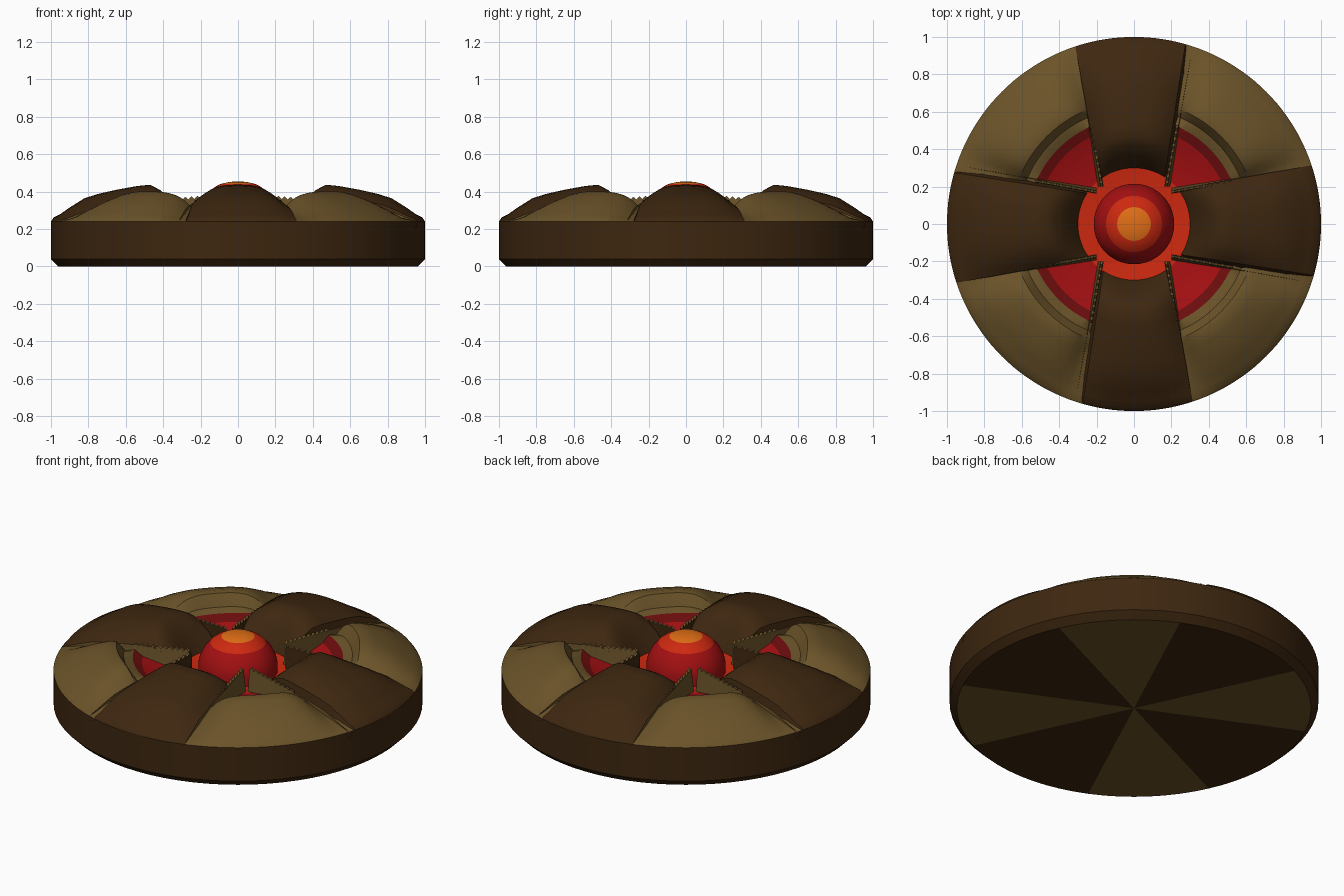
import bpy, bmesh, math
from mathutils import Matrix, Vector

cube = bpy.data.objects.get("Cube")
if cube:
    bpy.data.objects.remove(cube)


def material(name, rgb):
    m = bpy.data.materials.new(name)
    m.use_nodes = True
    m.diffuse_color = (*rgb, 1)
    m.node_tree.nodes["Principled BSDF"].inputs["Base Color"].default_value = (*rgb, 1)
    return m


BROWN = material("dark brown", (0.047, 0.020, 0.005))
OLIVE = material("olive tan", (0.145, 0.086, 0.022))
MAROON = material("dark crimson", (0.150, 0.004, 0.004))
RED = material("crimson", (0.370, 0.005, 0.006))
SCARLET = material("orange red", (0.610, 0.022, 0.005))
ORANGE = material("orange", (0.750, 0.156, 0.008))


def finish(name, bm, mats, angle=30, normals=True):
    bmesh.ops.remove_doubles(bm, verts=bm.verts, dist=1e-5)
    if normals:
        bmesh.ops.recalc_face_normals(bm, faces=bm.faces)
    mesh = bpy.data.meshes.new(name)
    bm.to_mesh(mesh)
    bm.free()
    for m in mats:
        mesh.materials.append(m)
    ob = bpy.data.objects.new(name, mesh)
    bpy.context.collection.objects.link(ob)
    bpy.ops.object.select_all(action="DESELECT")
    ob.select_set(True)
    bpy.context.view_layer.objects.active = ob
    bpy.ops.object.shade_smooth_by_angle(angle=math.radians(angle))
    return ob


def lerp(points, x):
    # piecewise linear lookup in a profile of (radius, height)
    for (a, za), (b, zb) in zip(points, points[1:]):
        if x <= b:
            return za + (zb - za) * max(0, x - a) / (b - a)
    return points[-1][1]


def grid(bm, rows, pick):
    # skin rows of points with quads; pick(i, j) gives the material slot
    vs = [[bm.verts.new(p) for p in row] for row in rows]
    for i in range(len(vs) - 1):
        for j in range(len(vs[0]) - 1):
            q = [vs[i][j], vs[i + 1][j], vs[i + 1][j + 1], vs[i][j + 1]]
            bm.faces.new(q).material_index = pick(i, j)


def lathe(name, profile, mats, pick, seg=72, shape=lambda r, a, z: z):
    rows = []
    for r, z in profile:
        row = []
        for k in range(seg + 1):
            a = math.tau * k / seg
            row.append((r * math.cos(a), r * math.sin(a), shape(r, a, z)))
        rows.append(row)
    bm = bmesh.new()
    grid(bm, rows, pick)
    # collapsed triangles at the poles
    bmesh.ops.dissolve_degenerate(bm, edges=bm.edges, dist=1e-6)
    return finish(name, bm, mats)


# Rim and underside, with tan wedges on the diagonals below
def under_colour(i, j):
    return 1 if i == 0 and 25 <= (j * 5 + 2.5) % 90 <= 65 else 0


lathe("rim_and_underside", [(0, 0), (0.96, 0), (1, 0.04), (1, 0.24)],
      [BROWN, OLIVE], under_colour)


# Raised tan ring that dips towards the arms, with the red bowl inside
def dip(r, a, z):
    if r < 0.6:
        return z
    off = abs(math.degrees(a) % 90 - 45)
    return z - 0.1 * min(1, (off / 24) ** 4) * max(0, z - 0.24) / 0.16


bowl = [(1, 0.24), (0.985, 0.26), (0.95, 0.28), (0.9, 0.315), (0.85, 0.342), (0.8, 0.365),
        (0.74, 0.387), (0.69, 0.4), (0.66, 0.395), (0.64, 0.365), (0.62, 0.33),
        (0.57, 0.315), (0.52, 0.285), (0.3, 0.24), (0, 0.23)]
slots = [0] * 11 + [1, 2, 3]
lathe("ring_and_bowl", bowl, [OLIVE, MAROON, RED, SCARLET],
      lambda i, j: slots[i], 144, dip)

# Centre dome, banded by height
dome = [(0.215, 0.23), (0.215, 0.28), (0.207, 0.32), (0.185, 0.365), (0.15, 0.405),
        (0.12, 0.427), (0.09, 0.442), (0.045, 0.452), (0, 0.455)]
lathe("centre_dome", dome, [RED, SCARLET, ORANGE],
      lambda i, j: 0 if i < 4 else 1 if i < 6 else 2)

# Four crowned arms with tan side walls
ridge = [(0.3, 0.24), (0.36, 0.35), (0.42, 0.41), (0.47, 0.437), (0.54, 0.43), (0.65, 0.41),
         (0.74, 0.39), (0.82, 0.365), (0.9, 0.315), (0.95, 0.28), (0.985, 0.262), (1, 0.24)]


def half_width(y):
    return 0.17 + 0.18 * (y - 0.2)


def arm_row(r):
    z0 = lerp(ridge, r)
    w = half_width(r)
    n = 8
    row = []
    for k in range(-n, n + 1):
        s = k / n
        x = s * w
        drop = 0.09 * abs(s) ** 3 * (z0 - 0.24) / 0.2
        row.append((x, math.sqrt(r * r - x * x), z0 - drop))
    for side, at in ((-1, 0), (1, len(row))):
        x, y, z = row[0 if side < 0 else -1]
        row.insert(at, (x + side * 0.025 * (1 - r), y, 0.2))
    return row


def teeth(bm, side):
    # thin ragged lip along the inner edge of an arm
    rows = []
    count = 20
    for k in range(count + 1):
        t = k / count
        y = 0.2 + 0.33 * t
        x = half_width(y)
        top = 0.372 - 0.03 * t + (0.008 if k % 2 else -0.008)
        ring = [(x - 0.008, 0.22), (x - 0.005, top), (x + 0.008, top), (x + 0.024, 0.22)]
        rows.append([(side * px, y, pz) for px, pz in ring + ring[:1]])
    grid(bm, rows, lambda i, j: 1 if j == 0 else 0)
    bmesh.ops.remove_doubles(bm, verts=bm.verts, dist=1e-5)
    bmesh.ops.holes_fill(bm, edges=[e for e in bm.edges if e.is_boundary])


radii = [p[0] for p in ridge]
for q, name in enumerate(("back", "left", "front", "right")):
    turn = Matrix.Rotation(-q * math.pi / 2, 4, "Z")
    bm = bmesh.new()
    grid(bm, [arm_row(r) for r in radii], lambda i, j: 1 if j in (0, 17) else 0)
    # make the open shell face upwards
    bmesh.ops.recalc_face_normals(bm, faces=bm.faces)
    if sum(f.normal.z for f in bm.faces) < 0:
        bmesh.ops.reverse_faces(bm, faces=bm.faces)
    bm.transform(turn)
    finish(name + "_arm", bm, [BROWN, OLIVE], 35, normals=False)
    bm = bmesh.new()
    for side in (-1, 1):
        teeth(bm, side)
    bm.transform(turn)
    finish(name + "_arm_lips", bm, [OLIVE, BROWN], 20)
